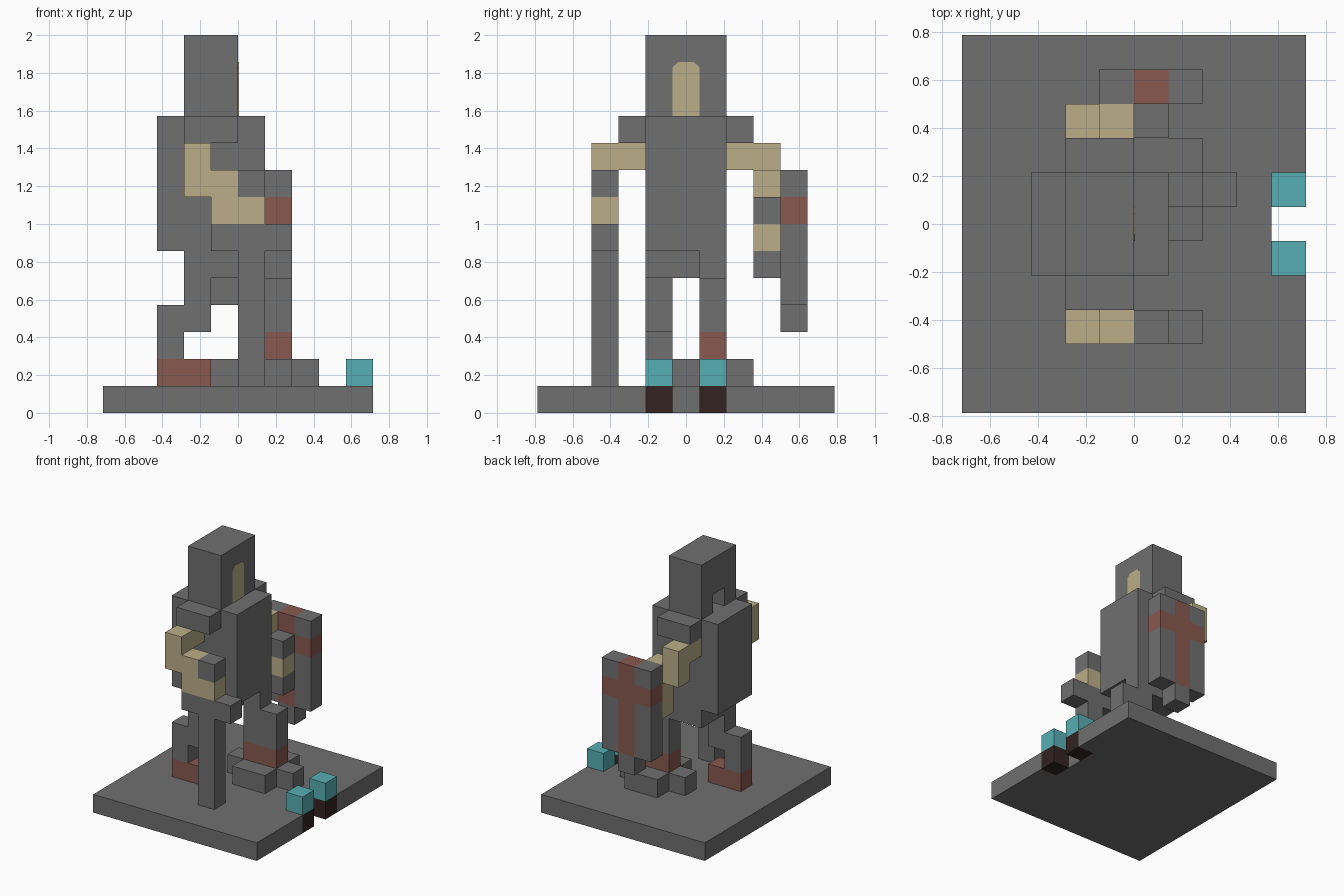
import bpy
import bmesh
from mathutils import Matrix, Vector

cube = bpy.data.objects.get("Cube")
if cube:
    bpy.data.objects.remove(cube)

U = 1 / 7  # edge of one block


def material(name, rgb):
    m = bpy.data.materials.new(name)
    m.use_nodes = True
    color = (*rgb, 1)
    m.diffuse_color = color
    bsdf = m.node_tree.nodes["Principled BSDF"]
    bsdf.inputs["Base Color"].default_value = color
    bsdf.inputs["Roughness"].default_value = 0.9
    return m


grey = material("stone grey", (0.16, 0.16, 0.16))
tan = material("pale tan", (0.50, 0.43, 0.25))
red = material("brick red", (0.25, 0.10, 0.08))
cyan = material("bright cyan", (0.095, 0.43, 0.46))
dark = material("dark brown", (0.035, 0.016, 0.016))


def blocks(name, mat, *boxes):
    """One object from boxes, each (x0, x1, y0, y1, z0, z1) in blocks."""
    bm = bmesh.new()
    for x0, x1, y0, y1, z0, z1 in boxes:
        centre = Vector((x0 + x1, y0 + y1, z0 + z1)) * U / 2
        size = Vector((x1 - x0, y1 - y0, z1 - z0)) * U
        bmesh.ops.create_cube(bm, matrix=Matrix.Translation(centre) @ Matrix.Diagonal((*size, 1)))
    return finish(name, mat, bm)


def finish(name, mat, bm):
    mesh = bpy.data.meshes.new(name)
    bm.to_mesh(mesh)
    bm.free()
    mesh.materials.append(mat)
    obj = bpy.data.objects.new(name, mesh)
    bpy.context.collection.objects.link(obj)
    return obj


# Base with a notch in one edge, and the two posts standing in it
blocks("base", grey, (-5, 4, -5.5, 5.5, 0, 1), (4, 5, -5.5, -1.5, 0, 1), (4, 5, 1.5, 5.5, 0, 1))
for side, y in (("right", -1.5), ("left", 0.5)):
    blocks(side + "_post_foot", dark, (4, 5, y, y + 1, 0, 1))
    blocks(side + "_post_top", cyan, (4, 5, y, y + 1, 1, 2))

# Body
blocks("torso", grey, (-3, 1, -1.5, 1.5, 6, 11))
blocks("pelvis", grey, (-2, 0, -1.5, 1.5, 5, 6))
for side, y in (("right", -2.5), ("left", 1.5)):
    blocks(side + "_shoulder", grey, (-2, 0, y, y + 1, 10, 11))

# Head with a neck opening at the back
blocks("head", grey, (-1, 0, -1.5, 1.5, 11, 14), (-2, -1, -1.5, 1.5, 12, 14),
       (-2, -1, -1.5, -0.5, 11, 12), (-2, -1, 0.5, 1.5, 11, 12))

# Face plate with clipped upper corners
bm = bmesh.new()
outline = [(-0.5, 11), (0.5, 11), (0.5, 12.8), (0.3, 13), (-0.3, 13), (-0.5, 12.8)]
face = bm.faces.new([bm.verts.new((0, y * U, z * U)) for y, z in outline])
out = bmesh.ops.extrude_face_region(bm, geom=[face])
bmesh.ops.translate(bm, vec=(0.004, 0, 0),
                    verts=[v for v in out["geom"] if isinstance(v, bmesh.types.BMVert)])
bmesh.ops.recalc_face_normals(bm, faces=bm.faces)
finish("face", tan, bm)

# Right arm and sword
blocks("right_arm", tan, (-2, -1, -3.5, -1.5, 9, 10), (-2, -1, -3.5, -2.5, 8, 9),
       (-1, 0, -3.5, -2.5, 7, 9), (0, 1, -3.5, -2.5, 7, 8))
blocks("sword_blade", grey, (0, 1, -3.5, -2.5, 1, 6))
blocks("sword_guard", grey, (-1, 2, -3.5, -2.5, 6, 7))
blocks("sword_pommel", grey, (0, 1, -3.5, -2.5, 8, 9))

# Left arm and shield
blocks("left_arm", tan, (-2, -1, 1.5, 3.5, 9, 10), (-2, -1, 2.5, 3.5, 8, 9),
       (-1, 0, 2.5, 3.5, 6, 9), (0, 1, 2.5, 3.5, 6, 7))
blocks("shield_grip", grey, (0, 1, 2.5, 3.5, 5, 6), (0, 1, 2.5, 3.5, 7, 8))
blocks("shield_cross", red, (0, 1, 3.5, 4.5, 4, 9), (-1, 0, 3.5, 4.5, 7, 8), (1, 2, 3.5, 4.5, 7, 8))
blocks("shield_panels", grey, (0, 1, 3.5, 4.5, 3, 4),
       *[(x, x + 1, 3.5, 4.5, z0, z1) for x in (-1, 1) for z0, z1 in ((4, 7), (8, 9))])

# Right leg, kneeling back
blocks("right_leg", grey, (-2, -1, -1.5, -0.5, 3, 5), (-3, -2, -1.5, -0.5, 2, 4))
blocks("right_boot", red, (-3, -1, -1.5, -0.5, 1, 2))

# Left leg, stepping on a cross-shaped rock
blocks("left_thigh", grey, (0, 1, 0.5, 1.5, 5, 6))
blocks("left_shin", grey, (0, 2, 0.5, 1.5, 3, 5))
blocks("left_boot", red, (0, 2, 0.5, 1.5, 2, 3))
blocks("rock", grey, (0, 2, -0.5, 2.5, 1, 2), (-1, 0, 0.5, 1.5, 1, 2), (2, 3, 0.5, 1.5, 1, 2))
